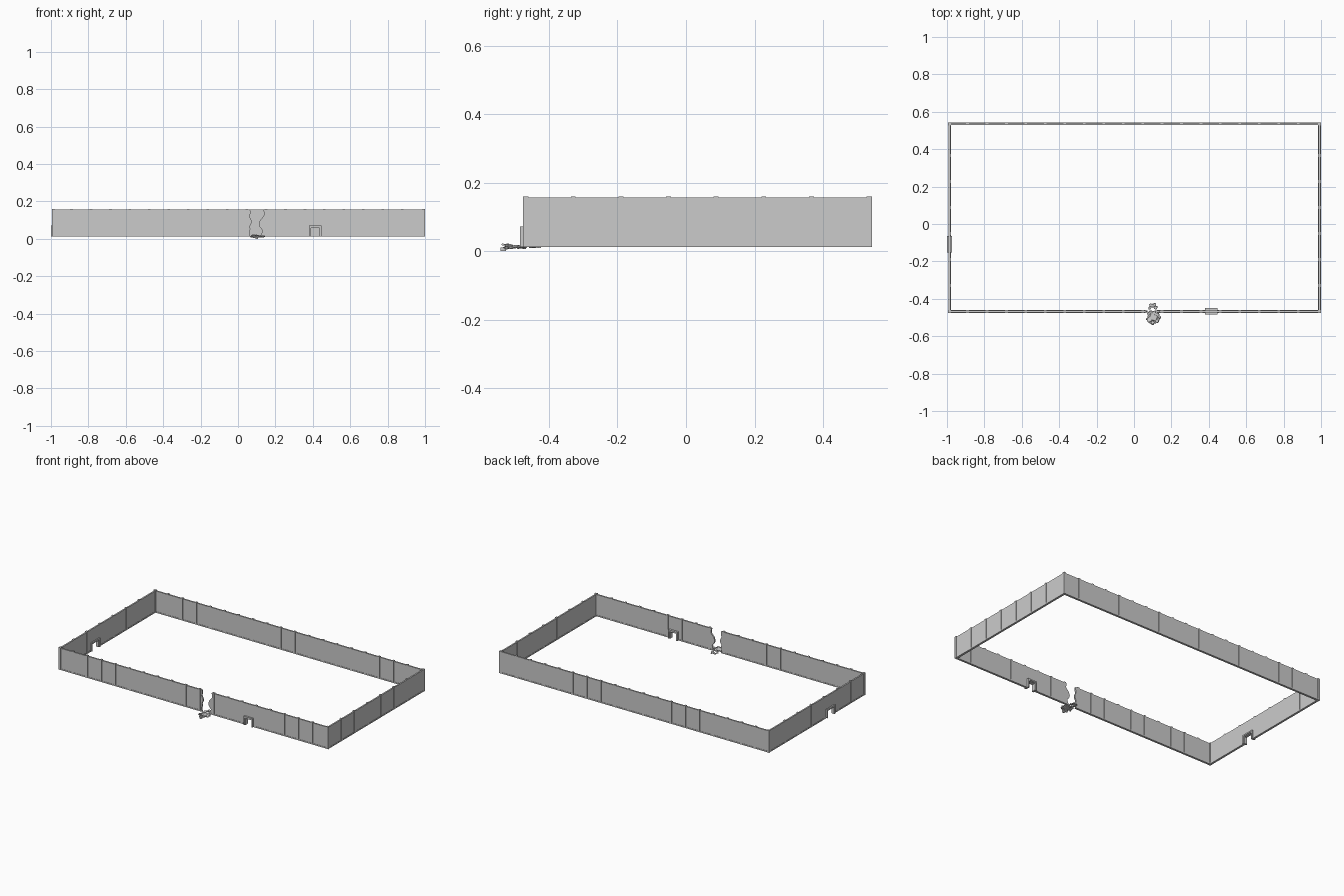
import bpy, bmesh, math, random
from mathutils import Vector, Matrix

if "Cube" in bpy.data.objects:
    bpy.data.objects.remove(bpy.data.objects["Cube"])

random.seed(7)
BASE, TOP, POST_TOP = 0.012, 0.156, 0.16
XL, XR, YF, YB = -0.986, 0.992, -0.468, 0.535   # wall centre lines
T = 0.005                                        # half wall thickness


def finish(name, bm):
    bmesh.ops.recalc_face_normals(bm, faces=bm.faces)
    me = bpy.data.meshes.new(name)
    bm.to_mesh(me)
    bm.free()
    ob = bpy.data.objects.new(name, me)
    bpy.context.collection.objects.link(ob)
    return ob


def prism(name, pts, lo, hi, along):
    """Extrude an upright outline (run, z) through the wall thickness lo..hi."""
    bm = bmesh.new()
    place = (lambda a, z: (a, lo, z)) if along == 'X' else (lambda a, z: (lo, a, z))
    face = bm.faces.new([bm.verts.new(place(a, z)) for a, z in pts])
    new = bmesh.ops.extrude_face_region(bm, geom=[face])['geom']
    d = (0, hi - lo, 0) if along == 'X' else (hi - lo, 0, 0)
    bmesh.ops.translate(bm, vec=d, verts=[v for v in new if isinstance(v, bmesh.types.BMVert)])
    return finish(name, bm)


def add_box(bm, lo, hi):
    c = [(a + b) / 2 for a, b in zip(lo, hi)]
    s = [b - a for a, b in zip(lo, hi)]
    bmesh.ops.create_cube(bm, size=1, matrix=Matrix.Translation(c) @ Matrix.Diagonal((*s, 1)))


def notch(a, b, h):
    return [(a, BASE), (a, h), (b, h), (b, BASE)]


def gate(name, a, b, lo, hi, along):
    """Doorway frame with a thinner recessed inner frame."""
    w = 0.008
    prism(name + "_frame", [(a, BASE), (a + w, BASE), (a + w, 0.062), (b - w, 0.062),
                            (b - w, BASE), (b, BASE), (b, 0.071), (a, 0.071)], lo, hi, along)
    a, b, e = a + w, b - w, 0.004
    prism(name + "_inner_frame", [(a, BASE), (a + w / 2, BASE), (a + w / 2, 0.057), (b - w / 2, 0.057),
                                  (b - w / 2, BASE), (b, BASE), (b, 0.062), (a, 0.062)],
          lo + e, hi - e, along)


# Plain walls: back and right
def rect(a, b):
    return [(a, BASE), (b, BASE), (b, TOP), (a, TOP)]


prism("back_wall", rect(XL, XR), YB - T, YB + T, 'X')
prism("right_wall", rect(YF, YB), XR - T, XR + T, 'Y')

# Left wall with gate opening
prism("left_wall", [(YF, BASE)] + notch(-0.143, -0.073, 0.062) +
      [(YB, BASE), (YB, TOP), (YF, TOP)], XL - T, XL + T, 'Y')

# Front wall in two pieces, split by the ragged breach
jag_l = [(0.066, BASE), (0.06, 0.03), (0.066, 0.052), (0.063, 0.066), (0.073, 0.085),
         (0.071, 0.1), (0.062, 0.118), (0.067, 0.14), (0.065, TOP)]
jag_r = [(0.136, TOP), (0.141, 0.128), (0.132, 0.115), (0.118, 0.1), (0.112, 0.078),
         (0.117, 0.062), (0.131, 0.045), (0.127, 0.03), (0.118, BASE)]
prism("front_wall_left", [(XL, BASE)] + jag_l + [(XL, TOP)], YF - T, YF + T, 'X')
prism("front_wall_right", jag_r + notch(0.388, 0.438, 0.062) +
      [(XR, BASE), (XR, TOP)], YF - T, YF + T, 'X')

# Gates
gate("front_gate", 0.379, 0.447, -0.485, -0.449, 'X')
gate("left_gate", -0.152, -0.064, -1.0, -0.973, 'Y')

# Low base course along every wall
bm = bmesh.new()
P = 0.007
for a, b, y in ((XL, 0.062, YF), (0.122, 0.38, YF), (0.446, XR, YF), (XL, XR, YB)):
    add_box(bm, (a, y - P, BASE), (b, y + P, 0.02))
for a, b, x in ((YF, -0.151, XL), (-0.065, YB, XL), (YF, YB, XR)):
    add_box(bm, (x - P, a, BASE), (x + P, b, 0.02))
finish("base_course", bm)

# Buttress posts straddling the walls, and the corner posts
bm = bmesh.new()


def post(x, y, hw=0.007):
    add_box(bm, (x - hw, y - hw, BASE), (x + hw, y + hw, POST_TOP))


for k in range(18):
    for y in (YF, YB):
        post(-0.89 + 0.104 * k, y)
for k in range(1, 7):
    for x in (XL, XR):
        post(x, YF + 0.139 * k)
for x in (XL, XR):
    for y in (YF, YB):
        post(x, y, 0.008)
finish("posts", bm)


# Rubble of flat broken slabs spilling out of the breach
def slab(bm, c, r, h, tilt):
    n = random.randint(5, 7)
    ang = [2 * math.pi * (i + random.uniform(-.3, .3)) / n for i in range(n)]
    rad = [r * random.uniform(0.65, 1.1) for _ in ang]
    rot = Matrix.Rotation(random.uniform(-tilt, tilt), 4, 'X') @ Matrix.Rotation(random.uniform(-tilt, tilt), 4, 'Y')
    ring = [[bm.verts.new(Vector(c) + rot @ Vector((q * s * math.cos(t), q * s * math.sin(t), z)))
             for q, t in zip(rad, ang)] for z, s in ((-h, 1), (h, 0.85))]
    bm.faces.new(ring[0][::-1])
    bm.faces.new(ring[1])
    for i in range(n):
        j = (i + 1) % n
        bm.faces.new((ring[0][i], ring[0][j], ring[1][j], ring[1][i]))


bm = bmesh.new()
slab(bm, (0.1, -0.495, 0.012), 0.034, 0.003, 0.05)
for i in range(16):
    t = 2 * math.pi * i / 16
    d = random.uniform(0.5, 1.0)
    slab(bm, (0.1 + 0.036 * d * math.cos(t), -0.497 + 0.033 * d * math.sin(t),
              random.uniform(0.007, 0.018)), random.uniform(0.008, 0.015), 0.0025, 0.3)
for x, y in ((0.085, -0.45), (0.115, -0.448), (0.1, -0.438), (0.09, -0.434), (0.11, -0.43)):
    slab(bm, (x, y, 0.012), 0.012, 0.002, 0.15)
# lowest and farthest shard
add_box(bm, (0.094, -0.541, 0.0), (0.106, -0.525, 0.01))
finish("rubble", bm)
